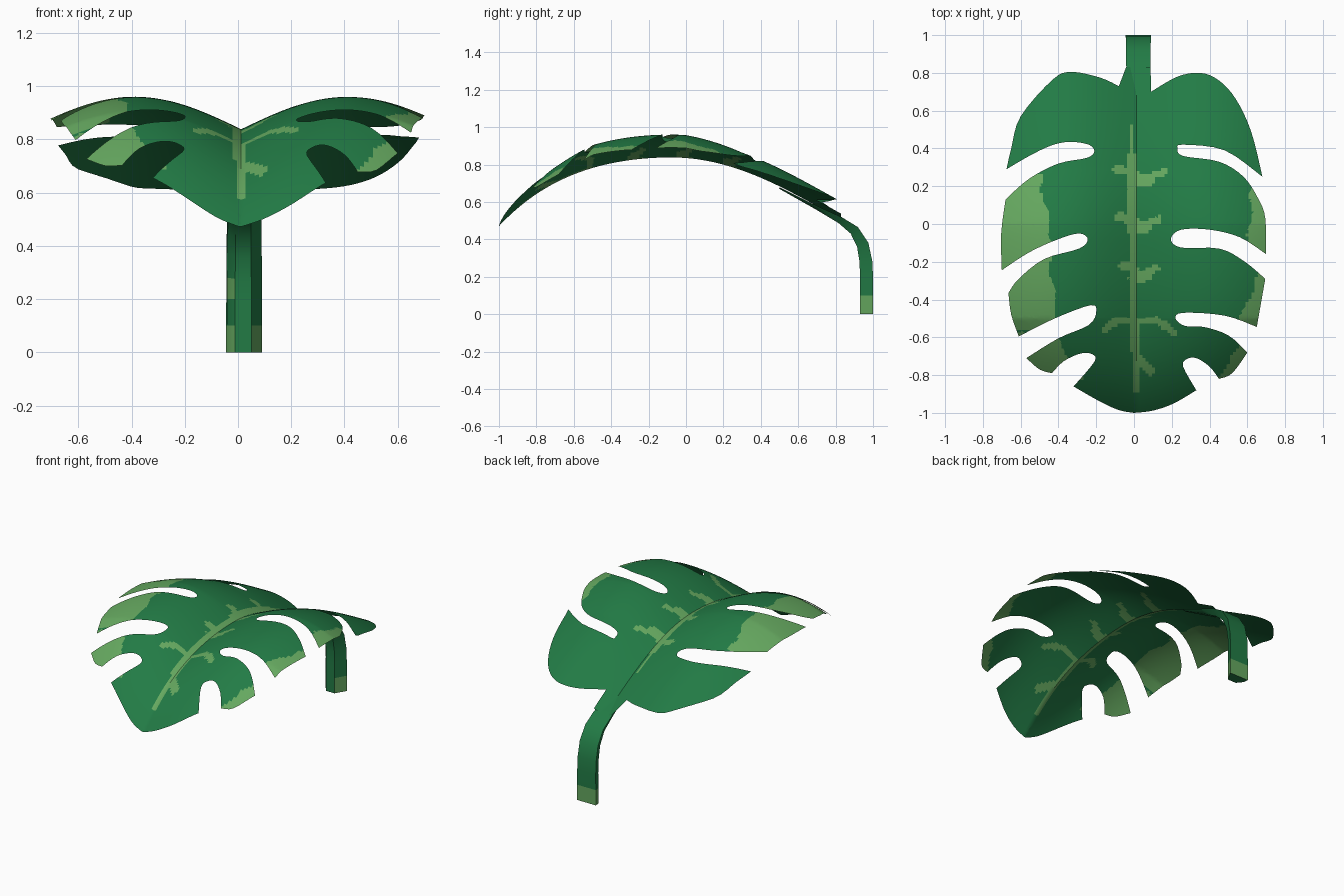
import bpy, bmesh, math
from mathutils import Vector

if "Cube" in bpy.data.objects:
    bpy.data.objects.remove(bpy.data.objects["Cube"])


def material(name, colour):
    m = bpy.data.materials.new(name)
    m.diffuse_color = (*colour, 1)
    m.use_nodes = True
    m.node_tree.nodes["Principled BSDF"].inputs["Base Color"].default_value = m.diffuse_color
    return m


GREEN = material("leaf green", (0.016, 0.198, 0.060))
LIGHT = material("light green", (0.130, 0.39, 0.115))
RIB_X = 0.012


def rib_z(y):
    """Height of the arched midrib."""
    d = y + 0.08
    if d < 0:
        return 0.838 - 0.29 * d**2 - 0.17 * d**4
    return 0.838 - 0.5 * d**2 + 0.12 * d**4


def blade_z(x, y):
    """Each half of the blade rises from the midrib, then droops at the rim."""
    x = abs(x - RIB_X)
    lift = 0.122 * math.sin(math.pi * min(x, 0.75) / 0.8)
    droop_front = 0.18 * x * max(0, -y - 0.5) / 0.35
    droop_back = 0.07 * x * max(0, min(1, y / 0.3))
    return rib_z(y) + lift - droop_front - droop_back


def spline(pts, n=4):
    """Catmull-Rom points through pts, without the last one."""
    p = [Vector(q) for q in pts]
    p = [p[0]] + p + [p[-1]]
    out = []
    for a, b, c, d in zip(p, p[1:], p[2:], p[3:]):
        for i in range(n):
            t = i / n
            out.append(0.5 * (2 * b + (c - a) * t + (2 * a - 5 * b + 4 * c - d) * t * t
                              + (3 * b - a - 3 * c + d) * t**3))
    return out


def seg_dist(p, a, b):
    a, b = Vector(a), Vector(b)
    t = max(0, min(1, (p - a).dot(b - a) / (b - a).length_squared))
    return (p - a - (b - a) * t).length


def make_object(name, bm):
    me = bpy.data.meshes.new(name)
    bm.to_mesh(me)
    bm.free()
    me.materials.append(GREEN)
    me.materials.append(LIGHT)
    ob = bpy.data.objects.new(name, me)
    bpy.context.collection.objects.link(ob)
    bpy.ops.object.select_all(action='DESELECT')
    ob.select_set(True)
    bpy.context.view_layer.objects.active = ob
    bpy.ops.object.shade_smooth_by_angle(angle=math.radians(35))
    return ob


# Blade outline: each curve runs from one lobe tip, round a slot, to the next tip
RIGHT = [
    [(.09, .70), (.23, .78), (.35, .80), (.45, .76), (.54, .66), (.62, .49), (.68, .25)],
    [(.68, .25), (.48, .39), (.26, .42), (.23, .40), (.26, .36), (.45, .33), (.58, .25),
     (.66, .13), (.695, .03), (.70, -.16)],
    [(.70, -.16), (.56, -.07), (.40, -.03), (.25, -.03), (.195, -.08), (.25, -.125),
     (.45, -.13), (.58, -.195), (.695, -.29)],
    [(.695, -.29), (.65, -.545)],
    [(.65, -.545), (.48, -.485), (.26, -.47), (.22, -.50), (.27, -.54), (.37, -.545),
     (.50, -.59), (.60, -.68)],
    [(.60, -.68), (.52, -.79), (.45, -.82)],
    [(.45, -.82), (.40, -.755), (.33, -.71), (.28, -.715), (.26, -.755), (.33, -.88)],
    [(.33, -.88), (.21, -.95), (.10, -.988), (0, -1)],
]
LEFT = [
    [(-.08, .73), (-.18, .775), (-.33, .805), (-.43, .765), (-.60, .57), (-.65, .40), (-.675, .29)],
    [(-.675, .29), (-.555, .36), (-.44, .415), (-.34, .435), (-.24, .42), (-.21, .385),
     (-.25, .35), (-.40, .32), (-.555, .24), (-.68, .13)],
    [(-.68, .13), (-.703, -.05), (-.70, -.245)],
    [(-.70, -.245), (-.555, -.15), (-.40, -.08), (-.29, -.05), (-.245, -.08), (-.29, -.13),
     (-.475, -.185), (-.61, -.29), (-.665, -.365)],
    [(-.665, -.365), (-.65, -.48), (-.61, -.595)],
    [(-.61, -.595), (-.42, -.50), (-.23, -.43), (-.20, -.465), (-.24, -.535), (-.40, -.605),
     (-.57, -.71)],
    [(-.57, -.71), (-.50, -.77), (-.435, -.79)],
    [(-.435, -.79), (-.37, -.725), (-.28, -.685), (-.22, -.69), (-.21, -.73), (-.32, -.86)],
    [(-.32, -.86), (-.18, -.94), (-.08, -.985), (0, -1)],
]
right = [p for c in RIGHT for p in spline(c)]
left = [p for c in LEFT for p in spline(c)]
outline = [Vector((-.042, .83)), Vector((.088, .83))] + right + [Vector((0, -1))] + left[::-1]

# Painted veins (segment, half width) and lobe-end patches (y top, y bottom, x top, x bottom)
VEINS = [((-.015, .52), (-.01, .36), .014), ((-.012, .36), (0, -.66), .022),
         ((.008, -.66), (.008, -.88), .013)]
for y, reach_l, reach_r in [(.27, .09, .16), (.02, .08, .13), (-.24, .06, .12)]:
    VEINS += [((0, y), (-reach_l, y + .02), .023), ((0, y - .04), (reach_r * .55, y - .035), .03),
              ((reach_r * .5, y - .02), (reach_r, y + .005), .018)]
VEINS += [((0, -.52), (-.09, -.51), .018), ((-.09, -.51), (-.15, -.56), .018),
          ((0, -.52), (.12, -.51), .018), ((.12, -.51), (.21, -.57), .018),
          ((.02, -.71), (.09, -.78), .022)]
PATCHES = [(.26, -.17, -.50, -.42), (-.17, -.56, -.45, -.40), (-.57, -.82, -.42, -.28),
           (.24, -.18, .63, .60), (-.20, -.56, .69, .54), (-.57, -.84, .62, .42)]


def is_light(p):
    if any(seg_dist(p, a, b) < w for a, b, w in VEINS):
        return True
    for y1, y0, x1, x0 in PATCHES:
        if y0 < p.y < y1:
            edge = x0 + (x1 - x0) * (p.y - y0) / (y1 - y0) + 0.012 * math.sin(p.y * 30)
            if p.x * edge > 0 and abs(p.x) > abs(edge):
                return True
    return False


# Leaf blade: flat outline cut into a grid, coloured, then bent to shape
bm = bmesh.new()
face = bm.faces.new([bm.verts.new((p.x, p.y, 0)) for p in outline])
bmesh.ops.triangulate(bm, faces=[face])
STEP = 0.0165
cuts = [((RIB_X + i * STEP, 0, 0), (1, 0, 0)) for i in range(-43, 43)]
cuts += [((0, i * STEP, 0), (0, 1, 0)) for i in range(-60, 50)]
for co, no in cuts:
    bmesh.ops.bisect_plane(bm, geom=bm.verts[:] + bm.edges[:] + bm.faces[:],
                           dist=1e-5, plane_co=co, plane_no=no)
for f in bm.faces:
    f.material_index = int(is_light(f.calc_center_median().to_2d()))
for v in bm.verts:
    v.co.z = blade_z(v.co.x, v.co.y)
bm.normal_update()
bmesh.ops.reverse_faces(bm, faces=[f for f in bm.faces if f.normal.z < 0])
make_object("leaf_blade", bm)

# Stem: flat-backed tube (y, z, half width, half thickness) fading into the midrib
PATH = [(.965, 0, .068, .035), (.965, .10, .068, .035), (.965, .20, .067, .035),
        (.962, .28, .067, .034), (.945, .37, .066, .032), (.90, .448, .065, .026),
        (.825, .502, .064, .018), (.70, .568, .052, .010), (.50, .674, .020, .004)]
SECTION = [(1, 1), (-1, 1), (-.95, .1), (-.5, -1), (.4, -1)]
N = len(SECTION)
bm = bmesh.new()
rings = []
for i, (y, z, w, t) in enumerate(PATH):
    a, b = PATH[max(i - 1, 0)], PATH[min(i + 1, len(PATH) - 1)]
    d = Vector((b[0] - a[0], b[1] - a[1])).normalized()
    rings.append([bm.verts.new((0.023 + c * w, y + s * t * d.y, z - s * t * d.x))
                  for c, s in SECTION])
for i, (r0, r1) in enumerate(zip(rings, rings[1:])):
    for k in range(N):
        j = (k + 1) % N
        f = bm.faces.new((r0[k], r0[j], r1[j], r1[k]))
        # light foot on the back and sides, and one fleck on the front left
        f.material_index = int((i == 0 and k != 3) or (i == 2 and k == 2))
bm.faces.new(rings[0][::-1])
bm.faces.new(rings[-1])
bmesh.ops.recalc_face_normals(bm, faces=bm.faces[:])
make_object("stem", bm)
